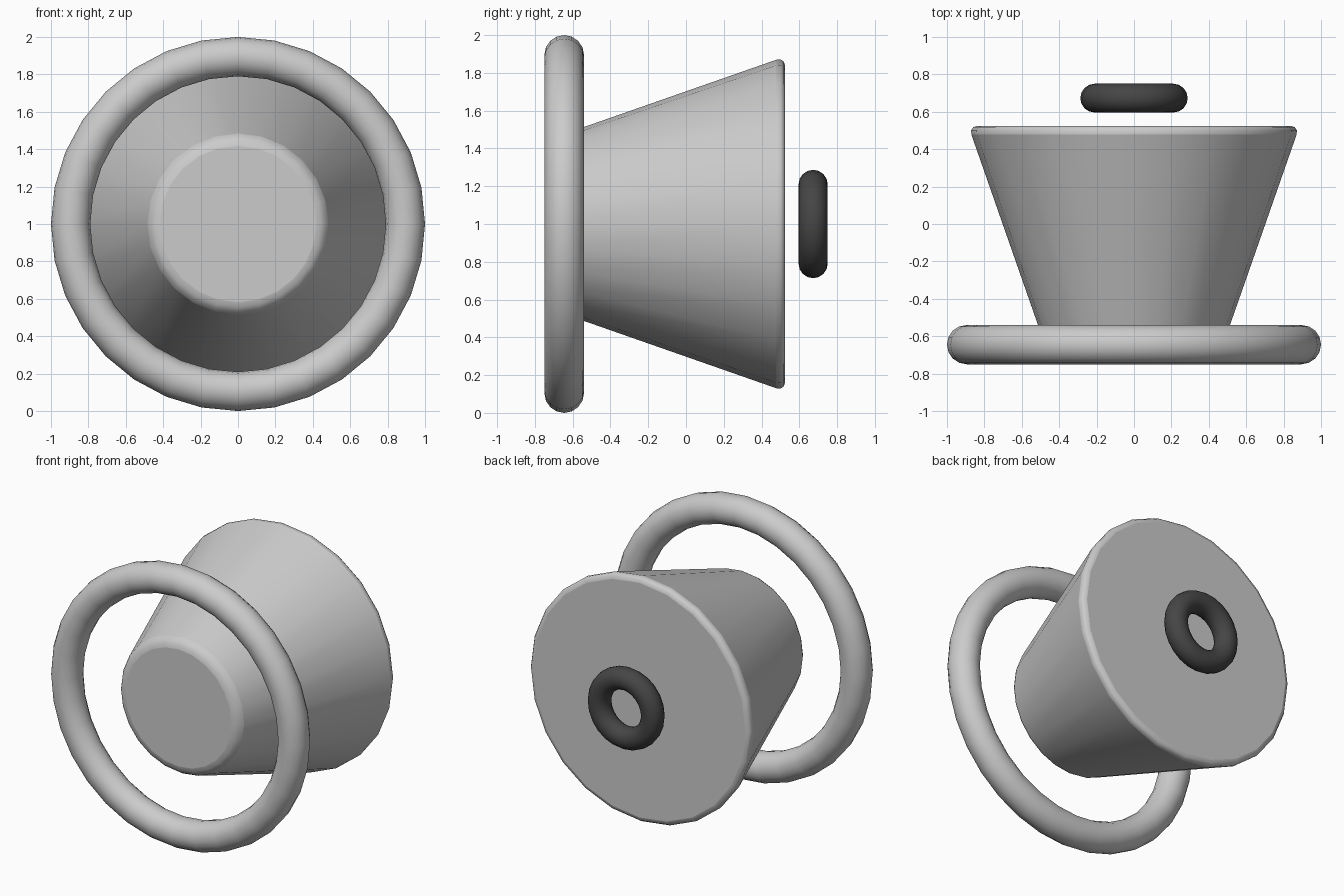
import bpy
import math

if "Cube" in bpy.data.objects:
    bpy.data.objects.remove(bpy.data.objects["Cube"])

CENTRE_Z = 1.0
FACE_FRONT = (math.radians(90), 0, 0)   # local +z points to -y


def finish(obj, name, angle=40):
    obj.name = name
    bpy.ops.object.shade_smooth_by_angle(angle=math.radians(angle))
    return obj


def ring(name, y, major, minor, sides, tube_sides):
    bpy.ops.mesh.primitive_torus_add(
        major_radius=major, minor_radius=minor,
        major_segments=sides, minor_segments=tube_sides,
        location=(0, y, CENTRE_Z), rotation=FACE_FRONT)
    return finish(bpy.context.object, name, 60)


# Tapered body: narrow end to the front, wide end to the back
FRONT_Y, BACK_Y = -0.67, 0.525
bpy.ops.mesh.primitive_cone_add(
    vertices=24, radius1=0.886, radius2=0.468, depth=BACK_Y - FRONT_Y,
    location=(0, (FRONT_Y + BACK_Y) / 2, CENTRE_Z), rotation=FACE_FRONT)
body = bpy.context.object
bevel = body.modifiers.new("rounded_rims", 'BEVEL')
bevel.width = 0.05
bevel.segments = 3
bevel.limit_method = 'ANGLE'
bevel.angle_limit = math.radians(30)
finish(body, "tapered_body")

# Large ring around the front end
ring("front_ring", -0.645, 0.895, 0.105, 32, 16)

# Small dark ring floating behind the back face
small = ring("back_ring", 0.673, 0.21, 0.077, 24, 16)
dark = bpy.data.materials.new("dark_grey")
dark.diffuse_color = (0.06, 0.06, 0.06, 1)
dark.use_nodes = True
dark.node_tree.nodes["Principled BSDF"].inputs["Base Color"].default_value = dark.diffuse_color
small.data.materials.append(dark)
